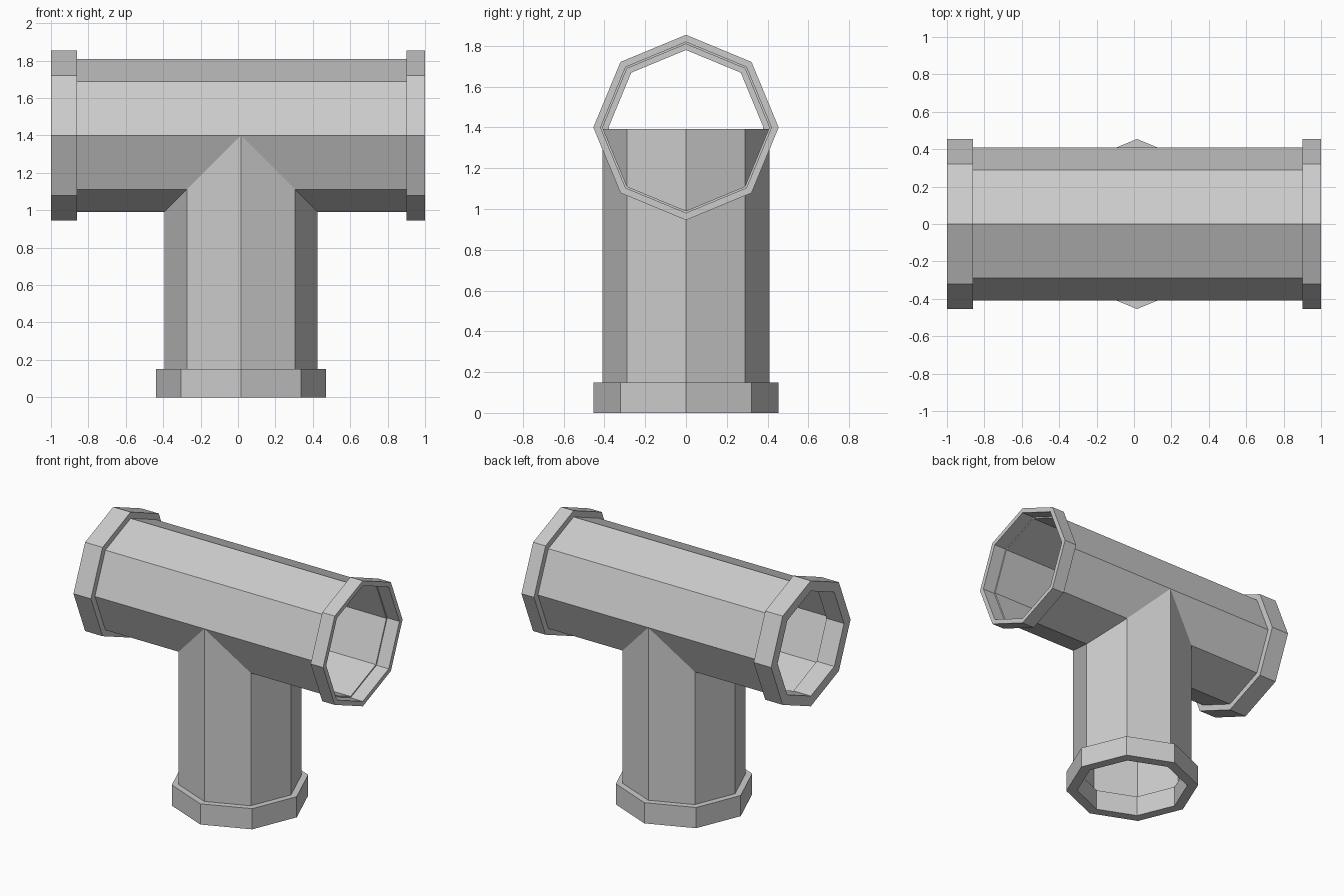
import bpy, bmesh, math
from mathutils import Matrix

if "Cube" in bpy.data.objects:
    bpy.data.objects.remove(bpy.data.objects["Cube"])

SIDES = 8
R_PIPE, R_COLLAR, R_IN, R_SOCKET = 0.409, 0.4545, 0.38, 0.419
AXIS_Z, BRANCH_X = 1.40, 0.016


def lathe(name, profile, matrix, closed=False):
    """Sweep (position, radius) points around the local z axis in flat octagon steps."""
    bm = bmesh.new()
    rings = []
    for h, r in profile:
        rings.append([bm.verts.new((r * math.cos(2 * math.pi * i / SIDES),
                                    r * math.sin(2 * math.pi * i / SIDES), h))
                      for i in range(SIDES)])
    pairs = list(zip(rings, rings[1:]))
    if closed:
        pairs.append((rings[-1], rings[0]))
    for a, b in pairs:
        for i in range(SIDES):
            j = (i + 1) % SIDES
            bm.faces.new((a[i], a[j], b[j], b[i]))
    bm.transform(matrix)
    bmesh.ops.recalc_face_normals(bm, faces=bm.faces)
    mesh = bpy.data.meshes.new(name)
    bm.to_mesh(mesh)
    bm.free()
    obj = bpy.data.objects.new(name, mesh)
    bpy.context.collection.objects.link(obj)
    return obj


def ring(a, b, r_in):
    return [(a, r_in), (a, R_COLLAR), (b, R_COLLAR), (b, r_in)]


along_x = Matrix.Translation((0, 0, AXIS_Z)) @ Matrix.Rotation(math.pi / 2, 4, 'Y')
upright = Matrix.Translation((BRANCH_X, 0, 0))

# Thin-walled octagonal main pipe and the branch that runs up into it
lathe("main_pipe", [(-0.86, R_PIPE), (0.90, R_PIPE)], along_x)
lathe("branch_pipe", [(0.15, R_PIPE), (AXIS_Z - 0.008, R_PIPE)], upright)

# Thick collars on the left end and the branch foot
lathe("left_collar", ring(-1.0, -0.86, R_IN), along_x, closed=True)
lathe("branch_collar", ring(0.0, 0.15, R_IN), upright, closed=True)

# Wider socket collar on the right end, stepping in to the pipe wall
lathe("right_collar", [(0.90, R_PIPE)] + ring(0.90, 1.0, R_SOCKET)[1:] + [(0.902, R_SOCKET), (0.902, R_PIPE)],
      along_x, closed=True)
